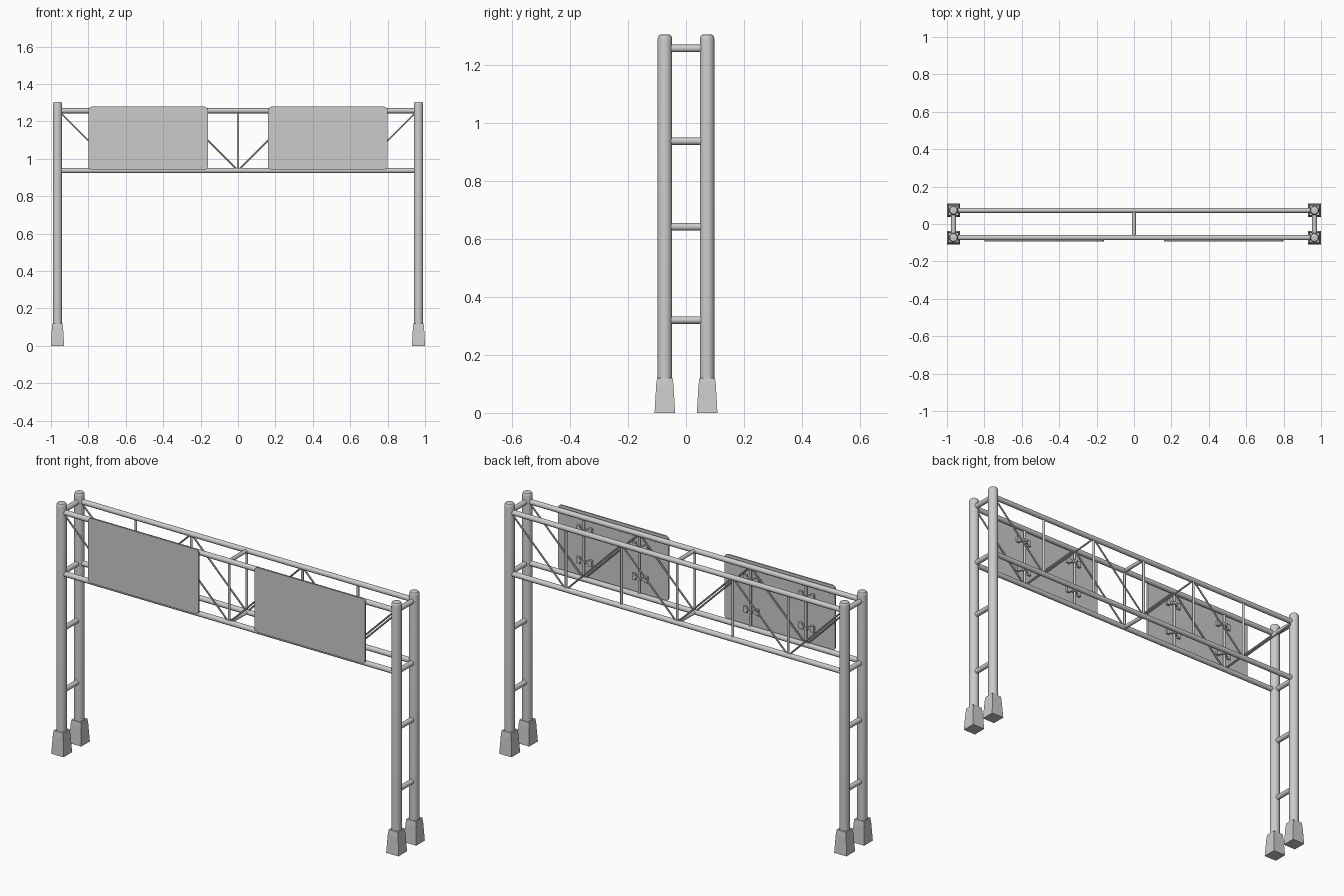
import bpy, bmesh, math
from mathutils import Vector

if "Cube" in bpy.data.objects:
    bpy.data.objects.remove(bpy.data.objects["Cube"])

PX, PY = 0.965, 0.073        # post centre offsets
Z_LOW, Z_HIGH = 0.937, 1.257  # truss chord heights


def finish(name, bm, smooth=True):
    bmesh.ops.recalc_face_normals(bm, faces=bm.faces)
    me = bpy.data.meshes.new(name)
    bm.to_mesh(me)
    bm.free()
    ob = bpy.data.objects.new(name, me)
    bpy.context.collection.objects.link(ob)
    if smooth:
        bpy.context.view_layer.objects.active = ob
        bpy.ops.object.select_all(action='DESELECT')
        ob.select_set(True)
        bpy.ops.object.shade_smooth_by_angle(angle=math.radians(35))
    return ob


def loft(name, rings, smooth=True):
    """Skin a list of equal-length point rings and cap both ends."""
    bm = bmesh.new()
    rows = [[bm.verts.new(p) for p in r] for r in rings]
    n = len(rows[0])
    for a, b in zip(rows, rows[1:]):
        for i in range(n):
            j = (i + 1) % n
            bm.faces.new((a[i], a[j], b[j], b[i]))
    bm.faces.new(rows[0][::-1])
    bm.faces.new(rows[-1])
    return finish(name, bm, smooth)


def tube(name, a, b, r, n=16):
    a, b = Vector(a), Vector(b)
    q = (b - a).to_track_quat('Z', 'Y')
    circle = [q @ Vector((r * math.cos(t), r * math.sin(t), 0))
              for t in (2 * math.pi * i / n for i in range(n))]
    return loft(name, [[p + c for c in circle] for p in (a, b)])


def post(x, y):
    # round post with a softened cap
    prof = [(0.025, 0.10), (0.025, 1.288), (0.0237, 1.297), (0.020, 1.303), (0.015, 1.305)]
    n = 24
    loft("post", [[(x + r * math.cos(2 * math.pi * i / n), y + r * math.sin(2 * math.pi * i / n), z)
                   for i in range(n)] for r, z in prof])
    # tapered square footing with a sloped collar
    prof = [(0.0355, 0), (0.030, 0.094), (0.027, 0.120)]
    loft("footing", [[(x + sx * h, y + sy * h, z) for sx, sy in ((-1, -1), (1, -1), (1, 1), (-1, 1))]
                     for h, z in prof], False)


def sign(cx):
    # thin panel with rounded corners
    w, h, r, cz = 0.319, 0.169, 0.02, 1.11
    pts = []
    for k, (sx, sz) in enumerate(((1, 1), (-1, 1), (-1, -1), (1, -1))):
        for i in range(6):
            t = math.pi / 2 * (k + i / 5)
            pts.append((cx + sx * (w - r) + r * math.cos(t), cz + sz * (h - r) + r * math.sin(t)))
    loft("sign_panel", [[(x, y, z) for x, z in pts] for y in (-0.0945, -0.0865)])


def box(name, x, y, z, sx, sy, sz):
    bm = bmesh.new()
    bmesh.ops.create_cube(bm, size=1)
    for v in bm.verts:
        v.co = (x + v.co.x * sx, y + v.co.y * sy, z + v.co.z * sz)
    return finish(name, bm, False)


# end frames: posts, footings and rungs
for s in (-1, 1):
    for y in (-PY, PY):
        post(s * PX, y)
    for z in (0.32, 0.642, Z_LOW, Z_HIGH):
        tube("rung", (s * PX, -PY, z), (s * PX, PY, z), 0.013)

# front and back trusses
for y in (-PY, PY):
    for z in (Z_LOW, Z_HIGH):
        tube("chord", (-PX, y, z), (PX, y, z), 0.0135)
    for i in range(-2, 3):
        tube("truss_vertical", (0.32 * i, y, Z_LOW), (0.32 * i, y, Z_HIGH), 0.0065, 12)
    for i in range(-3, 3):
        z0, z1 = (Z_HIGH, Z_LOW) if i % 2 else (Z_LOW, Z_HIGH)
        tube("truss_diagonal", (0.32 * i, y, z0), (0.32 * (i + 1), y, z1), 0.0045, 8)

# mid-span cross ties
for z in (Z_LOW, Z_HIGH):
    tube("cross_tie", (0, -PY, z), (0, PY, z), 0.010)

# sign panels and the clamps holding them to the front verticals
for s in (-1, 1):
    sign(s * 0.48)
    for x in (s * 0.32, s * 0.64):
        for z in (1.19, 1.025):
            box("clamp_bar", x, -0.078, z, 0.07, 0.006, 0.014)
            box("clamp_saddle", x, -0.069, z, 0.022, 0.012, 0.014)
            for d in (-1, 1):
                box("clamp_foot", x + d * 0.034, -0.081, z, 0.018, 0.012, 0.032)
